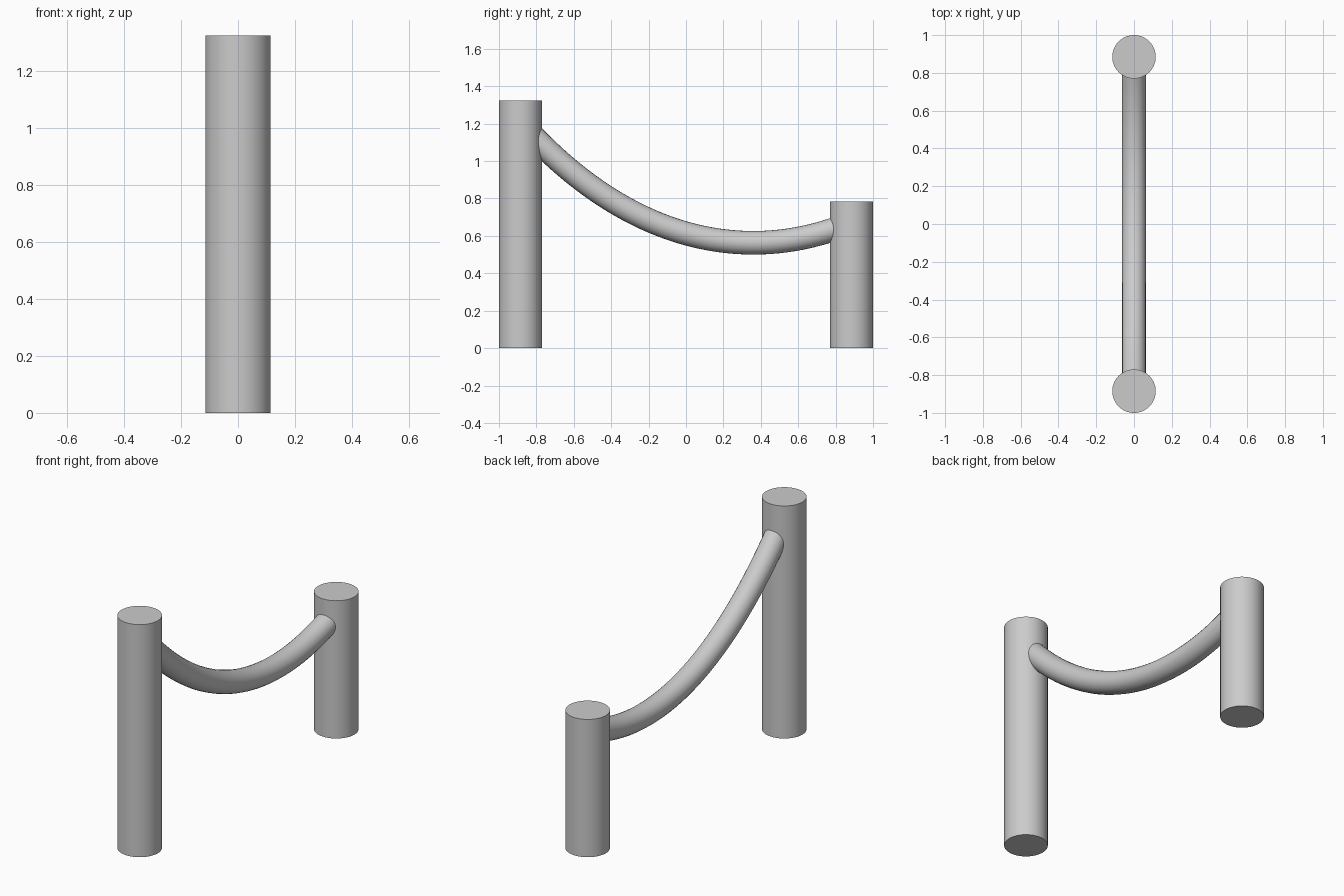
import bpy
import math

if "Cube" in bpy.data.objects:
    bpy.data.objects.remove(bpy.data.objects["Cube"])

POST_R, POST_Y = 0.115, 0.885
ROPE_R, LOW_Y, LOW_Z, SAG = 0.063, 0.36, 0.563, 1.3


def smooth(obj):
    bpy.ops.object.select_all(action='DESELECT')
    obj.select_set(True)
    bpy.context.view_layer.objects.active = obj
    bpy.ops.object.shade_smooth_by_angle(angle=math.radians(35))


def post(name, y, height):
    bpy.ops.mesh.primitive_cylinder_add(vertices=64, radius=POST_R, depth=height,
                                        location=(0, y, height / 2))
    bpy.context.object.name = name
    smooth(bpy.context.object)


# Two round posts of different height
post("tall_post", -POST_Y, 1.325)
post("short_post", POST_Y, 0.785)

# Hanging rope following a catenary, ends buried in the posts
curve = bpy.data.curves.new("rope", 'CURVE')
curve.dimensions = '3D'
curve.bevel_depth = ROPE_R
curve.bevel_resolution = 10
curve.use_fill_caps = True
N = 49
spline = curve.splines.new('POLY')
spline.points.add(N - 1)
for i, p in enumerate(spline.points):
    y = -0.84 + 1.68 * i / (N - 1)
    z = LOW_Z + SAG * (math.cosh((y - LOW_Y) / SAG) - 1)
    p.co = (0, y, z, 1)
rope = bpy.data.objects.new("rope", curve)
bpy.context.collection.objects.link(rope)
bpy.ops.object.select_all(action='DESELECT')
rope.select_set(True)
bpy.context.view_layer.objects.active = rope
bpy.ops.object.convert(target='MESH')
smooth(bpy.context.object)
